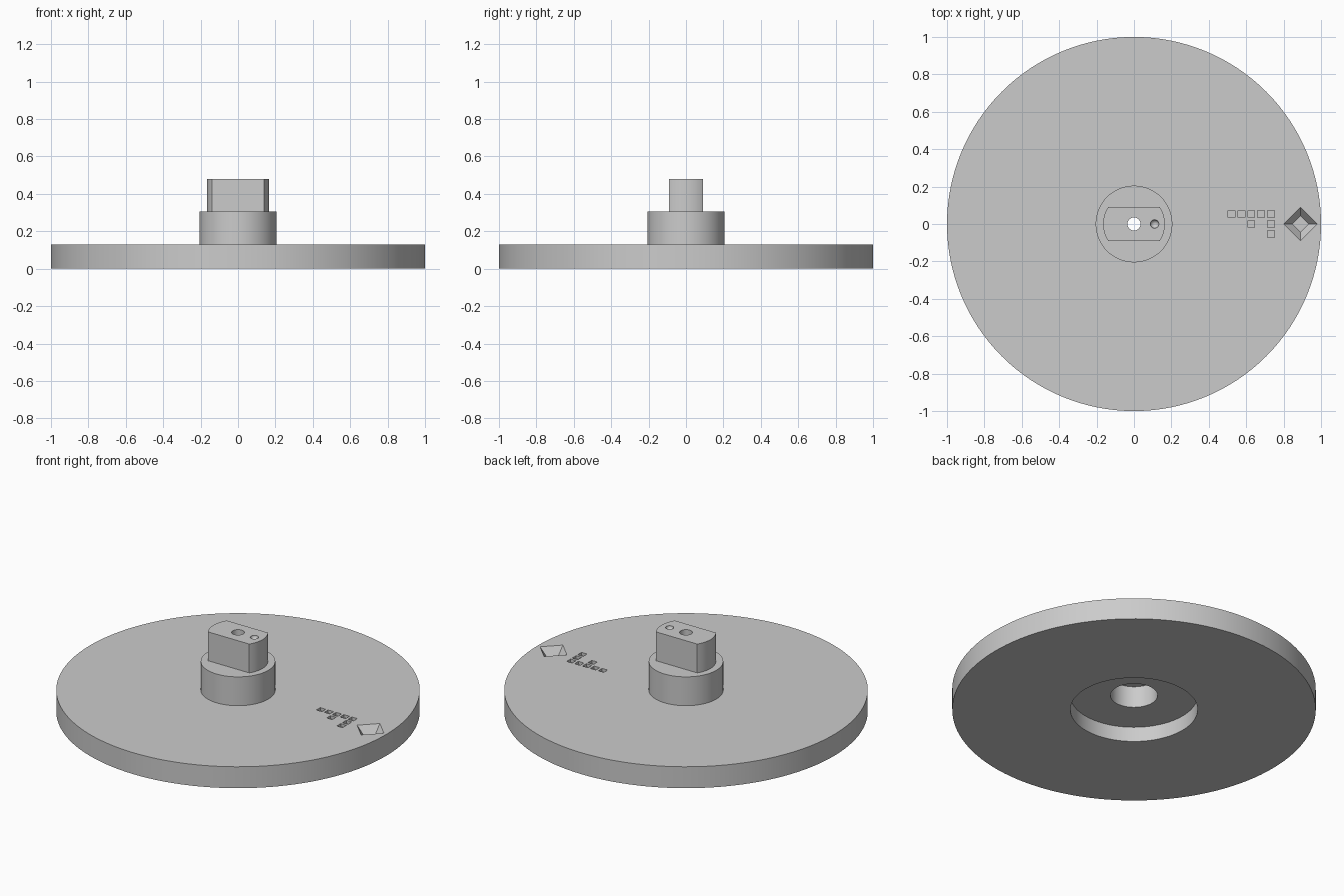
import bpy, bmesh, math

cube = bpy.data.objects.get("Cube")
if cube:
    bpy.data.objects.remove(cube, do_unlink=True)

grey = bpy.data.materials.new("plain grey")
grey.use_nodes = True
GREY = (0.6, 0.6, 0.6, 1)
grey.diffuse_color = GREY
grey.node_tree.nodes["Principled BSDF"].inputs["Base Color"].default_value = GREY
SEGS = 128


def make_object(name, bm):
    bmesh.ops.recalc_face_normals(bm, faces=bm.faces[:])
    mesh = bpy.data.meshes.new(name)
    bm.to_mesh(mesh)
    bm.free()
    mesh.materials.append(grey)
    obj = bpy.data.objects.new(name, mesh)
    bpy.context.collection.objects.link(obj)
    return obj


def lathe(name, profile, segs=SEGS):
    """Turn a closed (radius, height) profile around z."""
    bm = bmesh.new()
    rings = []
    for i in range(segs):
        a = 2 * math.pi * i / segs
        rings.append([bm.verts.new((r * math.cos(a), r * math.sin(a), z)) for r, z in profile])
    n = len(profile)
    for i, ring in enumerate(rings):
        nxt = rings[(i + 1) % segs]
        for j in range(n):
            k = (j + 1) % n
            bm.faces.new((ring[j], nxt[j], nxt[k], ring[k]))
    return make_object(name, bm)


def prism(name, outline, z0, z1):
    """Extrude a closed xy outline from z0 to z1."""
    bm = bmesh.new()
    face = bm.faces.new([bm.verts.new((x, y, z0)) for x, y in outline])
    top = bmesh.ops.extrude_face_region(bm, geom=[face])["geom"]
    bmesh.ops.translate(bm, vec=(0, 0, z1 - z0),
                        verts=[v for v in top if isinstance(v, bmesh.types.BMVert)])
    return make_object(name, bm)


def cone(bm, r_low, r_high, x, y, z0, z1, segs):
    made = bmesh.ops.create_cone(bm, cap_ends=True, segments=segs, radius1=r_low,
                                 radius2=r_high, depth=z1 - z0)["verts"]
    bmesh.ops.translate(bm, verts=made, vec=(x, y, (z0 + z1) / 2))


def cut(target, cutter):
    mod = target.modifiers.new("cut", 'BOOLEAN')
    mod.operation = 'DIFFERENCE'
    mod.solver = 'EXACT'
    mod.object = cutter
    bpy.context.view_layer.objects.active = target
    bpy.ops.object.modifier_apply(modifier=mod.name)
    bpy.data.objects.remove(cutter, do_unlink=True)


# Heights and radii shared by the parts
DISC_TOP, HUB_TOP, KEY_TOP = 0.13, 0.305, 0.48
BORE = 0.035

# Disc and hub, with the stepped recess underneath and a narrow bore
disc = lathe("disc_and_hub", [
    (0.35, 0), (1, 0), (1, DISC_TOP), (0.205, DISC_TOP), (0.205, HUB_TOP),
    (BORE, HUB_TOP), (BORE, 0.22), (0.13, 0.22), (0.13, 0.09), (0.35, 0.09)])

# Square pits and the tapered diamond pocket on the disc
bm = bmesh.new()
PITCH, SIDE = 0.053, 0.037
for row, columns in ((1, range(5)), (0, (2, 4)), (-1, (4,))):
    for col in columns:
        made = bmesh.ops.create_cube(bm, size=SIDE)["verts"]
        bmesh.ops.translate(bm, verts=made, vec=(0.521 + PITCH * col, PITCH * row, DISC_TOP))
lift = 0.01
slope = 0.045 / 0.05
cone(bm, 0.045, 0.09 + slope * lift, 0.89, 0, DISC_TOP - 0.05, DISC_TOP + lift, 4)
cut(disc, make_object("pocket_cutter", bm))

# Key: a round post with two flats
R, FLAT = 0.165, 0.09
limit = math.asin(FLAT / R)
arc = [-limit + 2 * limit * i / 24 for i in range(25)]
outline = [(R * math.cos(a + side), R * math.sin(a + side)) for side in (0, math.pi) for a in arc]
key = prism("drive_key", outline, HUB_TOP, KEY_TOP)

# Bore and round dimple in the key
bm = bmesh.new()
cone(bm, BORE, BORE, 0, 0, HUB_TOP - 0.05, KEY_TOP + 0.05, SEGS)
made = bmesh.ops.create_uvsphere(bm, u_segments=32, v_segments=15, radius=0.023)["verts"]
bmesh.ops.translate(bm, verts=made, vec=(0.11, 0, KEY_TOP))
cut(key, make_object("bore_cutter", bm))

# Smooth the round walls, keep the edges sharp
for obj in (disc, key):
    bpy.ops.object.select_all(action='DESELECT')
    obj.select_set(True)
    bpy.context.view_layer.objects.active = obj
    bpy.ops.object.shade_smooth_by_angle(angle=math.radians(30))
